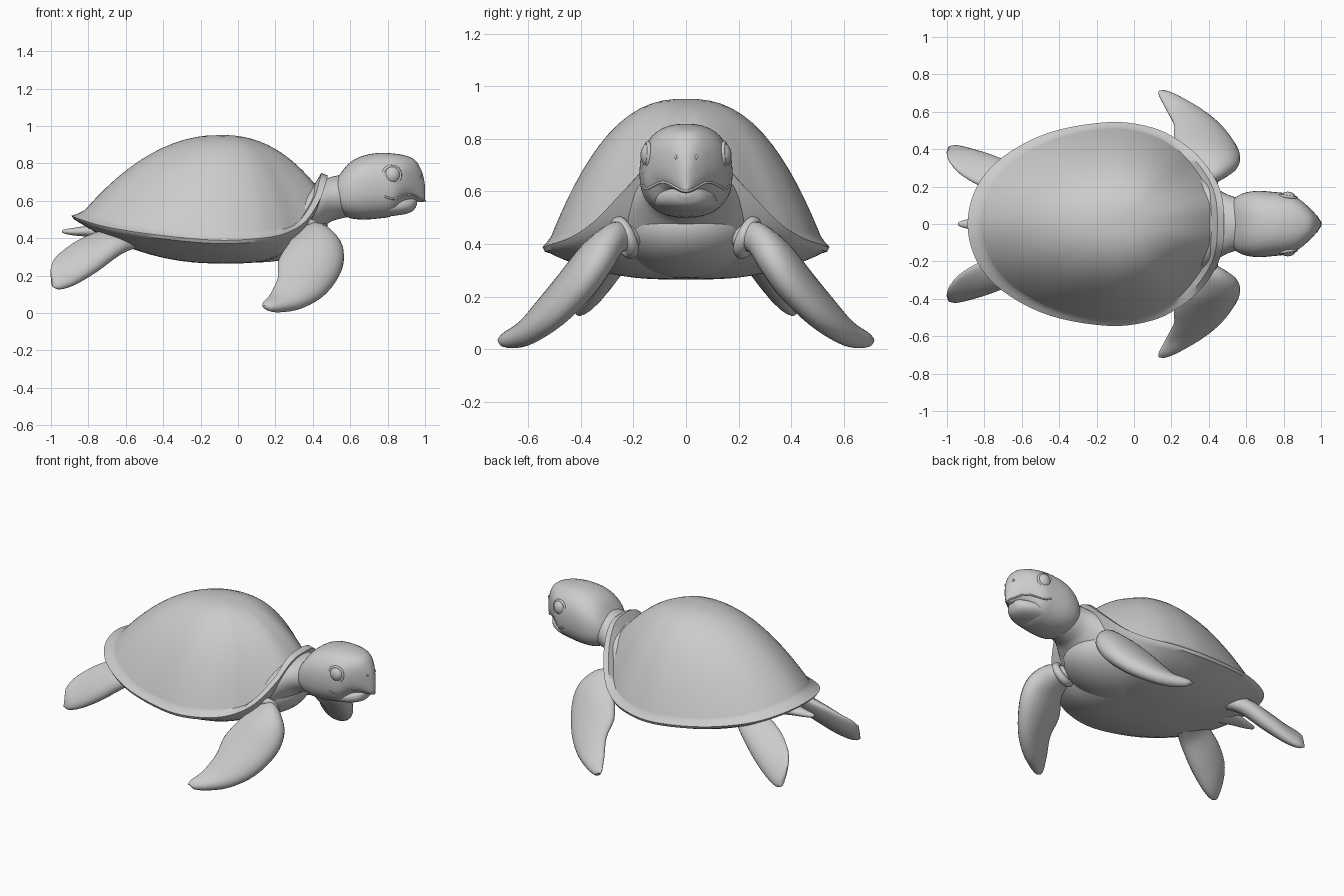
import bpy, bmesh, math
from mathutils import Vector
from mathutils.bvhtree import BVHTree

if "Cube" in bpy.data.objects:
    bpy.data.objects.remove(bpy.data.objects["Cube"])


def smooth_rows(rows, n, closed=False):
    """Catmull-Rom interpolation of rows of numbers."""
    k, out = len(rows), []
    get = (lambda i: rows[i % k]) if closed else (lambda i: rows[max(0, min(k - 1, i))])
    for i in range(k if closed else k - 1):
        a, b, c, d = (get(i + j) for j in (-1, 0, 1, 2))
        for s in range(n):
            t = s / n
            out.append([0.5 * (2 * q + (r - p) * t + (2 * p - 5 * q + 4 * r - w) * t * t
                               + (3 * q - p - 3 * r + w) * t ** 3)
                        for p, q, r, w in zip(a, b, c, d)])
    if not closed:
        out.append(list(rows[-1]))
    return out


def finish(name, bm, angle=50):
    bmesh.ops.recalc_face_normals(bm, faces=bm.faces)
    me = bpy.data.meshes.new(name)
    bm.to_mesh(me)
    bm.free()
    ob = bpy.data.objects.new(name, me)
    bpy.context.collection.objects.link(ob)
    bpy.ops.object.select_all(action='DESELECT')
    ob.select_set(True)
    bpy.context.view_layer.objects.active = ob
    bpy.ops.object.shade_smooth_by_angle(angle=math.radians(angle))
    return ob


def skin(name, rings, angle=50):
    """Closed skin over rings with equal point counts."""
    bm = bmesh.new()
    vs = [[bm.verts.new(p) for p in r] for r in rings]
    m = len(vs[0])
    for a, b in zip(vs, vs[1:]):
        for i in range(m):
            bm.faces.new((a[i], a[(i + 1) % m], b[(i + 1) % m], b[i]))
    bm.faces.new(vs[0])
    bm.faces.new(vs[-1])
    return finish(name, bm, angle)


def ball(name, loc, rad, seg=32):
    bm = bmesh.new()
    bmesh.ops.create_uvsphere(bm, u_segments=seg, v_segments=seg // 2, radius=1)
    for v in bm.verts:
        v.co = Vector(loc) + Vector([a * b for a, b in zip(v.co, rad)])
    return finish(name, bm, 180)


def body_loft(name, rows, power=2.0, m=40):
    """Sections along x: (x, bottom z, top z, half width)."""
    e, rings = 2 / power, []
    for x, zb, zt, w in smooth_rows(rows, 4):
        ring = []
        for i in range(m):
            c, s = math.cos(2 * math.pi * i / m), math.sin(2 * math.pi * i / m)
            ring.append((x, w * math.copysign(abs(c) ** e, c),
                         (zb + zt) / 2 + (zt - zb) / 2 * math.copysign(abs(s) ** e, s)))
        rings.append(ring)
    return skin(name, rings)


def flipper(name, rows, side, m=24):
    """Sections: leading edge xyz, trailing edge xyz, half thickness."""
    rows = smooth_rows(rows, 4)
    mids = [(Vector(r[:3]) + Vector(r[3:6])) / 2 for r in rows]
    rings = []
    for k, r in enumerate(rows):
        chord = (Vector(r[:3]) - Vector(r[3:6])) / 2
        span = mids[min(k + 1, len(rows) - 1)] - mids[max(k - 1, 0)]
        n = span.cross(chord).normalized() * r[6]
        ring = []
        for i in range(m):
            a = 2 * math.pi * i / m
            p = mids[k] + chord * math.cos(a) + n * math.sin(a) * (0.9 + 0.25 * math.cos(a))
            ring.append((p.x, p.y * side, p.z))
        rings.append(ring)
    return skin(name, rings, 70)


# Shell: rim x, y, z, then dome base scale, base height offset, dome exponent
rim = [(-.89, 0, .52, .91, .03, 2.05), (-.84, .20, .50, .91, .03, 2.1),
       (-.70, .36, .46, .92, .03, 2.2), (-.45, .49, .42, .93, .03, 2.35),
       (-.13, .545, .39, .94, .04, 2.45), (.10, .515, .398, .93, .035, 2.55),
       (.25, .44, .425, .92, .02, 2.7), (.36, .345, .49, .90, -.01, 2.75),
       (.44, .23, .61, .89, -.03, 2.6), (.475, .12, .715, .88, -.045, 2.4),
       (.48, 0, .735, .88, -.045, 2.35)]
loop = rim + [(r[0], -r[1], *r[2:]) for r in rim[-2:0:-1]]
loop = smooth_rows(loop, 5, True)
CX, TOP, BELLY = -.1, .952, .265


def shell_ring(scale, height):
    return [(CX + (r[0] - CX) * scale(r), r[1] * scale(r), height(r)) for r in loop]


rings = []
for k in range(1, 19):
    u = math.sin(k / 18 * math.pi / 2)
    rings.append(shell_ring(lambda r: u * r[3],
                            lambda r: r[2] + r[4] + (TOP - r[2] - r[4]) * (1 - u ** r[5])))
rings.append(shell_ring(lambda r: (1 + r[3]) / 2, lambda r: r[2] + (r[4] * .4 if r[4] > 0 else .014)))
rings.append(shell_ring(lambda r: 1, lambda r: r[2]))
rings.append(shell_ring(lambda r: .985, lambda r: r[2] - .018))
for k in range(14, 0, -1):
    u = k / 14 * .95
    rings.append(shell_ring(lambda r: u, lambda r: BELLY + (r[2] - .01 - BELLY)
                            * u ** (r[5] + .1 + 3 * max(0, r[0]))))
skin("shell", rings, 40)

# Chest, neck and tail
ball("chest", (.10, 0, .47), (.38, .30, .20), 40)
body_loft("neck", [(.20, .29, .60, .26), (.28, .315, .63, .26), (.36, .36, .67, .245),
                   (.43, .43, .705, .20), (.49, .485, .725, .162), (.55, .505, .74, .142),
                   (.62, .52, .76, .13)])
body_loft("tail", [(-.65, .38, .48, .07), (-.78, .405, .47, .05), (-.88, .415, .455, .028),
                   (-.93, .425, .447, .014), (-.94, .432, .440, .004)])

# Head with overhanging beak, and lower jaw
head = body_loft("head", [(.505, .61, .66, .05), (.515, .57, .69, .10), (.54, .54, .735, .140),
                          (.59, .51, .797, .166), (.66, .50, .838, .177), (.75, .505, .856, .171),
                          (.83, .522, .853, .160), (.89, .585, .843, .128), (.94, .597, .823, .085),
                          (.97, .593, .785, .053), (.99, .593, .735, .028), (1.0, .598, .68, .010)], 2.4)
body_loft("jaw", [(.70, .515, .62, .10), (.78, .515, .62, .120), (.85, .522, .62, .113),
                  (.905, .532, .62, .088), (.94, .55, .62, .058), (.957, .58, .615, .025)], 2.3)

# Mouth line laid on the head surface
tree = BVHTree.FromPolygons([v.co for v in head.data.vertices],
                            [p.vertices[:] for p in head.data.polygons])
half = [(.785, .17, .622), (.82, .16, .608), (.86, .15, .608), (.90, .12, .622),
        (.94, .085, .626), (.97, .05, .612), (1.0, .0, .600)]
mouth = half + [(x, -y, z) for x, y, z in half[-2::-1]]
cu = bpy.data.curves.new("mouth_line", 'CURVE')
cu.dimensions, cu.bevel_depth, cu.bevel_resolution = '3D', .005, 2
path = [tree.find_nearest(Vector(p))[0] for p in smooth_rows(mouth, 4)]
sp = cu.splines.new('POLY')
sp.points.add(len(path) - 1)
for pt, co in zip(sp.points, path):
    pt.co = (*co, 1)
bpy.context.collection.objects.link(bpy.data.objects.new("mouth_line", cu))

# Paired parts
front = [(.33, .16, .46, .28, .16, .42, .04), (.42, .215, .455, .30, .22, .40, .055),
         (.495, .262, .435, .285, .295, .39, .065), (.56, .315, .345, .265, .37, .365, .075),
         (.555, .39, .23, .216, .45, .28, .075), (.475, .50, .108, .213, .535, .19, .062),
         (.36, .60, .038, .172, .615, .10, .047), (.24, .67, .012, .136, .685, .06, .032),
         (.175, .705, .014, .130, .71, .04, .014)]
rear = [(-.52, .22, .37, -.60, .10, .43, .04), (-.62, .30, .33, -.71, .16, .44, .055),
        (-.75, .355, .23, -.84, .215, .395, .055), (-.87, .392, .155, -.935, .275, .335, .045),
        (-.95, .412, .128, -.985, .335, .285, .032), (-.99, .414, .14, -1.0, .38, .24, .012)]
for side, tag in ((1, "left"), (-1, "right")):
    flipper("front_flipper_" + tag, front, side)
    flipper("rear_flipper_" + tag, rear, side)
    # Soft fold of skin around the shoulder
    axis = Vector((.25, .75 * side, -.35)).to_track_quat('Z', 'Y').to_euler()
    bpy.ops.mesh.primitive_torus_add(location=(.365, .235 * side, .425), major_radius=.062,
                                     minor_radius=.025, rotation=axis)
    bpy.context.object.name = "shoulder_fold_" + tag
    bpy.ops.object.shade_smooth()
    # Eye with lid ring, and nostril
    ball("eye_" + tag, (.822, .132 * side, .738), (.047, .041, .05), 24)
    axis = Vector((.16, side, .06)).to_track_quat('Z', 'Y').to_euler()
    bpy.ops.mesh.primitive_torus_add(location=(.822, .148 * side, .738), major_radius=.047,
                                     minor_radius=.008, major_segments=32, minor_segments=8,
                                     rotation=axis)
    bpy.context.object.name = "eyelid_" + tag
    bpy.ops.object.shade_smooth()
    hit = tree.find_nearest(Vector((.975, .037 * side, .73)))[0]
    ball("nostril_" + tag, hit, (.006, .006, .009), 12)
